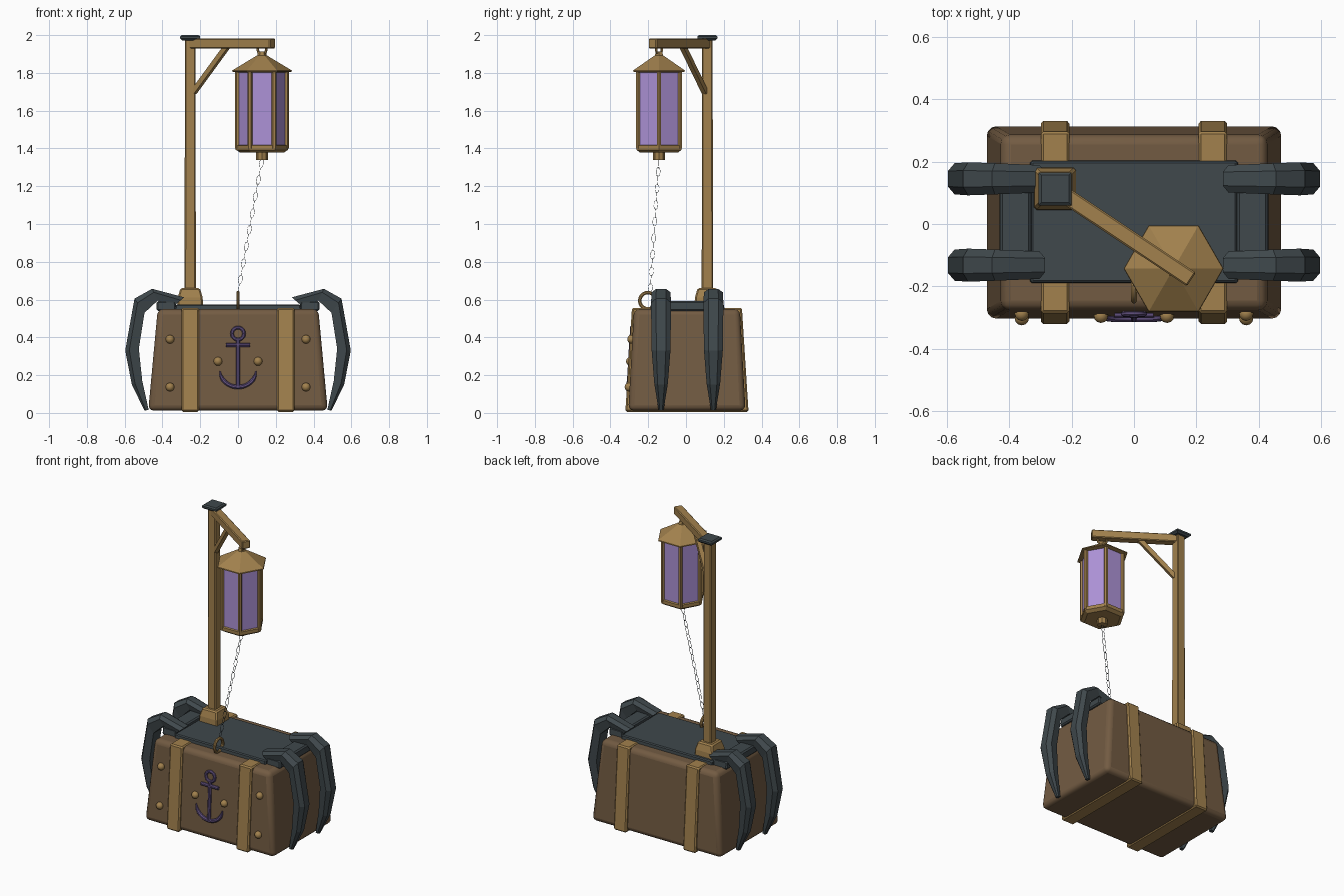
import bpy, bmesh, math
from mathutils import Vector, Matrix

if "Cube" in bpy.data.objects:
    bpy.data.objects.remove(bpy.data.objects["Cube"])


def material(name, color):
    m = bpy.data.materials.new(name)
    m.diffuse_color = (*color, 1)
    m.use_nodes = True
    m.node_tree.nodes["Principled BSDF"].inputs["Base Color"].default_value = m.diffuse_color
    return m


WOOD = material("wood", (0.17, 0.105, 0.055))
BRASS = material("brass", (0.36, 0.22, 0.075))
IRON = material("iron", (0.05, 0.065, 0.072))
GLASS = material("violet_glass", (0.42, 0.29, 0.68))
PAINT = material("violet_paint", (0.12, 0.08, 0.21))


def finish(name, bm, mat, bevel=0, segs=1, smooth=False):
    bmesh.ops.recalc_face_normals(bm, faces=bm.faces[:])
    me = bpy.data.meshes.new(name)
    bm.to_mesh(me)
    bm.free()
    ob = bpy.data.objects.new(name, me)
    bpy.context.collection.objects.link(ob)
    me.materials.append(mat)
    if bevel:
        b = ob.modifiers.new("bevel", "BEVEL")
        b.width, b.segments = bevel, segs
    if smooth:
        bpy.ops.object.select_all(action="DESELECT")
        ob.select_set(True)
        bpy.context.view_layer.objects.active = ob
        bpy.ops.object.shade_smooth_by_angle(angle=math.radians(40))
    return ob


def loft(name, rings, mat, closed=False, **kw):
    """Skin a list of equally sized vertex rings."""
    bm = bmesh.new()
    vs = [[bm.verts.new(p) for p in r] for r in rings]
    n = len(rings[0])
    pairs = list(zip(vs, vs[1:])) + ([(vs[-1], vs[0])] if closed else [])
    for a, b in pairs:
        for i in range(n):
            j = (i + 1) % n
            bm.faces.new((a[i], a[j], b[j], b[i]))
    if not closed:
        bm.faces.new(vs[0])
        bm.faces.new(vs[-1])
    return finish(name, bm, mat, **kw)


def rect(cx, cy, hx, hy, z):
    return [(cx + sx * hx, cy + sy * hy, z) for sx, sy in ((-1, -1), (1, -1), (1, 1), (-1, 1))]


def block(name, cx, cy, sections, mat, **kw):
    """Stack of rectangles given as (half x, half y, z)."""
    return loft(name, [rect(cx, cy, *s) for s in sections], mat, **kw)


def turned(name, cx, cy, profile, n, mat, **kw):
    """Stack of n-gons given as (radius, z)."""
    return loft(name, [[(cx + r * math.cos(math.tau * i / n), cy + r * math.sin(math.tau * i / n), z)
                        for i in range(n)] for r, z in profile], mat, **kw)


def tube(name, pts, radii, n, mat, closed=False, up=(0, 0, 1), **kw):
    """Sweep an n-gon along a path; n=4 gives a square beam."""
    pts = [Vector(p) for p in pts]
    rings = []
    for i, p in enumerate(pts):
        if closed:
            t = pts[(i + 1) % len(pts)] - pts[i - 1]
        else:
            t = pts[min(i + 1, len(pts) - 1)] - pts[max(i - 1, 0)]
        u = t.cross(Vector(up)).normalized()
        v = u.cross(t).normalized()
        r = radii[i] if isinstance(radii, list) else radii
        rings.append([p + r * (u * math.cos(a) + v * math.sin(a))
                      for a in (math.tau * (k + 0.5) / n for k in range(n))])
    return loft(name, rings, mat, closed, **kw)


def ring_pts(c, r, u, v, n=20):
    c, u, v = Vector(c), Vector(u), Vector(v)
    return [c + r * (u * math.cos(math.tau * i / n) + v * math.sin(math.tau * i / n)) for i in range(n)]


# Chest with tapering sides
block("chest_body", 0, 0.005, [(0.475, 0.31, 0.012), (0.425, 0.28, 0.55)], WOOD,
      bevel=0.03, segs=3, smooth=True)


def front_y(z):
    return -0.305 + 0.03 * (z - 0.012) / 0.538


# Brass straps round the chest
for s in (-1, 1):
    block("strap", s * 0.253, 0.005, [(0.046, 0.326, 0.006), (0.046, 0.291, 0.556)], BRASS,
          bevel=0.008)

# Iron lid plate and its end bars
block("lid_plate", 0, 0.007, [(0.335, 0.197, 0.54), (0.33, 0.194, 0.575)], IRON, bevel=0.006)
for s in (-1, 1):
    block("lid_end_bar", s * 0.38, 0.007, [(0.052, 0.185, 0.54), (0.05, 0.18, 0.592)], IRON, bevel=0.008)

# Four curved claws: outer x, z, inner x, z, half width
CLAW = [(0.285, 0.612, 0.345, 0.56, 0.044), (0.455, 0.657, 0.425, 0.595, 0.05),
        (0.548, 0.605, 0.495, 0.53, 0.053), (0.597, 0.33, 0.525, 0.34, 0.05),
        (0.562, 0.15, 0.507, 0.17, 0.036), (0.495, 0.012, 0.473, 0.016, 0.013)]
for s in (-1, 1):
    for y in (-0.132, 0.145):
        rings = []
        for ox, oz, ix, iz, w in CLAW:
            o, i = Vector((s * ox, y, oz)), Vector((s * ix, y, iz))
            m = o.lerp(i, 0.3)
            d = Vector((0, w, 0))
            rings.append([o - d * 0.5, o + d * 0.5, m + d, i + d * 0.8, i - d * 0.8, m - d])
        loft("claw", rings, IRON)

# Lamp post with foot and cap
PX, PY = -0.253, 0.113
block("post_foot", PX, PY, [(0.068, 0.068, 0.565), (0.066, 0.066, 0.61), (0.052, 0.052, 0.66)], BRASS, bevel=0.008)
block("post", PX, PY, [(0.03, 0.03, 0.6), (0.028, 0.028, 1.98)], BRASS, bevel=0.006)
block("post_cap", PX, PY, [(0.042, 0.042, 1.972), (0.053, 0.053, 1.982), (0.053, 0.053, 1.993),
                           (0.044, 0.044, 2.0)], IRON)

# Diagonal arm and brace
arm_dir = Vector((0.425, -0.283, 0)).normalized()
start = Vector((PX, PY, 1.956))
tube("arm", [start, start + arm_dir * 0.525], 0.037, 4, BRASS, bevel=0.005)
tube("arm_brace", [start + arm_dir * 0.02 - Vector((0, 0, 0.26)),
                   start + arm_dir * 0.235 - Vector((0, 0, 0.015))], 0.019, 4, BRASS)

# Hexagonal lantern
LX, LY = 0.127, -0.143
turned("lantern_roof", LX, LY, [(0.135, 1.803), (0.16, 1.807), (0.158, 1.813), (0.025, 1.893),
                                (0.02, 1.912)], 6, BRASS)
turned("lantern_glass", LX, LY, [(0.128, 1.4), (0.128, 1.81)], 6, GLASS)
turned("lantern_base", LX, LY, [(0.115, 1.378), (0.139, 1.393), (0.139, 1.415), (0.125, 1.42)], 6, BRASS)
turned("lantern_knob", LX, LY, [(0.031, 1.34), (0.031, 1.385)], 8, BRASS)
for i in range(6):
    a = math.tau * i / 6
    x, y = LX + 0.129 * math.cos(a), LY + 0.129 * math.sin(a)
    turned("lantern_upright", x, y, [(0.013, 1.4), (0.013, 1.81)], 6, BRASS)
tube("lantern_hook", ring_pts((LX, LY, 1.925), 0.027, arm_dir, (0, 0, 1), 16), 0.007, 6, BRASS,
     closed=True, up=arm_dir.cross(Vector((0, 0, 1))), smooth=True)

# Pull ring on the lid
tube("lid_ring", ring_pts((0, -0.202, 0.594), 0.043, (0, 1, 0), (0, 0, 1), 20), 0.01, 8, BRASS,
     closed=True, up=(1, 0, 0), smooth=True)

# Fine chain of long links from lantern to lid ring
top, bot = Vector((LX, LY, 1.342)), Vector((0.0, -0.19, 0.64))
axis = (top - bot).normalized()
side = axis.cross(Vector((0, 1, 0))).normalized()
other = axis.cross(side)
LINKS = 16
step = (top - bot).length / LINKS
for k in range(LINKS):
    u, w = (side, other) if k % 2 else (other, side)
    c = bot + axis * step * (k + 0.5)
    pts = [c + axis * step * 0.56 * math.cos(a) + u * 0.011 * math.sin(a)
           for a in (math.tau * i / 10 for i in range(10))]
    tube("chain_link", pts, 0.0013, 4, IRON, closed=True, up=w)

# Anchor emblem lying on the sloped front
def on_front(x, z, out=0.006):
    return Vector((x, front_y(z) - out, z))


tube("anchor_shaft", [on_front(0, 0.135), on_front(0, 0.39)], 0.011, 8, PAINT, up=(0, 1, 0), smooth=True)
tube("anchor_bar", [on_front(-0.063, 0.36), on_front(0.063, 0.36)], 0.011, 8, PAINT, smooth=True)
tube("anchor_eye", [on_front(0.032 * math.cos(a), 0.42 + 0.032 * math.sin(a))
                    for a in (math.tau * i / 20 for i in range(20))], 0.01, 8, PAINT,
     closed=True, up=(0, 1, 0), smooth=True)
arc = [math.pi + math.pi * i / 16 for i in range(17)]
tube("anchor_flukes", [on_front(0.095 * math.cos(a), 0.222 + 0.085 * math.sin(a)) for a in arc],
     [0.003 + 0.009 * min(1, 3 * (1 - abs(i - 8) / 8)) for i in range(17)], 8, PAINT,
     up=(0, 1, 0), smooth=True)

# Domed rivets
for s in (-1, 1):
    for x, z in ((0.36, 0.39), (0.36, 0.137), (0.106, 0.273)):
        bm = bmesh.new()
        bmesh.ops.create_uvsphere(bm, u_segments=12, v_segments=8, radius=0.023,
                                  matrix=Matrix.Translation(on_front(s * x, z, 0.004)))
        finish("rivet", bm, BRASS, smooth=True)
